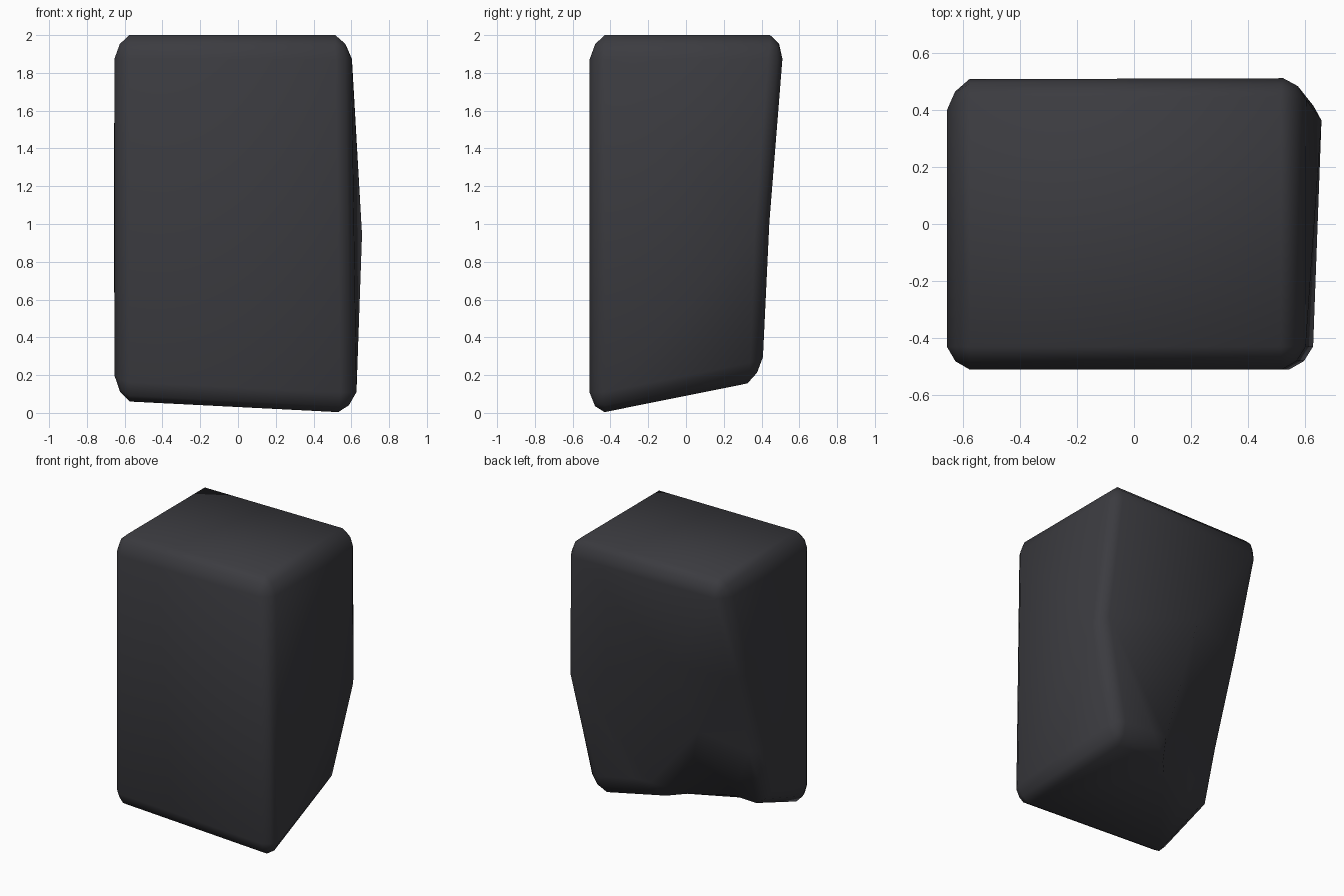
import bpy, bmesh

if "Cube" in bpy.data.objects:
    bpy.data.objects.remove(bpy.data.objects["Cube"])

# cage corners: f/b = front/back, l/r = left/right, t/b = top/bottom
P = {
    'flb': (-.655, -.51, .04), 'frb': (.625, -.51, -.025),
    'flt': (-.655, -.51, 2), 'frt': (.595, -.51, 2),
    'blt': (-.655, .525, 2), 'brt': (.595, .525, 2),
    'r1': (.66, .445, 1.0), 'brb': (.465, .415, .16),    # bulging back right edge
    'l1': (-.655, .29, 1.2), 'l2': (-.655, .09, .6),     # cut-in back left edge
    'blb': (-.645, -.01, .2),
    'm1': (-.19, .42, 1.27), 'm0': (.06, .355, .22),     # ridge on the back
    'v1': (-.25, .22, .72), 'v0': (-.12, .16, .22),      # dent beside the ridge
    'p0': (-.42, .06, .25),
}
FACES = """flb frb frt flt|flt frt brt blt|flb flt blt l1 l2 blb
frt brt r1|frt r1 frb|frb r1 brb
brt blt m1|brt m1 r1|r1 m1 m0|r1 m0 brb
blt l1 m1|l1 v1 m1|m1 v1 v0 m0|l1 l2 v1|l2 blb p0|l2 p0 v1|p0 v0 v1
frb brb m0 v0|flb frb v0|flb v0 p0|flb p0 blb"""
# outer edges that get rounded
CHAINS = ["flt frt brt blt flt", "flb flt", "frb frt", "blb flb frb brb",
          "brt r1 brb m0", "blt l1 l2 blb"]
ZS = 1.6  # rounding is stretched vertically

bm = bmesh.new()
V = {k: bm.verts.new((x, y, z / ZS)) for k, (x, y, z) in P.items()}
for row in FACES.replace("\n", "|").split("|"):
    bm.faces.new([V[k] for k in row.split()])
bmesh.ops.recalc_face_normals(bm, faces=bm.faces[:])
edges = []
for c in CHAINS:
    ks = c.split()
    for a, b in zip(ks, ks[1:]):
        e = bm.edges.get((V[a], V[b]))
        if e:
            edges.append(e)
bmesh.ops.bevel(bm, geom=edges, offset=.08, offset_type='OFFSET', segments=2,
                profile=.4, affect='EDGES', clamp_overlap=True)
for v in bm.verts:
    v.co.z *= ZS
for f in bm.faces:
    f.smooth = True
bmesh.ops.recalc_face_normals(bm, faces=bm.faces[:])

# rock block
me = bpy.data.meshes.new("rock_block")
bm.to_mesh(me)
bm.free()
ob = bpy.data.objects.new("rock_block", me)
bpy.context.collection.objects.link(ob)
mat = bpy.data.materials.new("dark_stone")
mat.diffuse_color = (.044, .044, .051, 1)
mat.use_nodes = True
mat.node_tree.nodes["Principled BSDF"].inputs["Base Color"].default_value = mat.diffuse_color
me.materials.append(mat)
